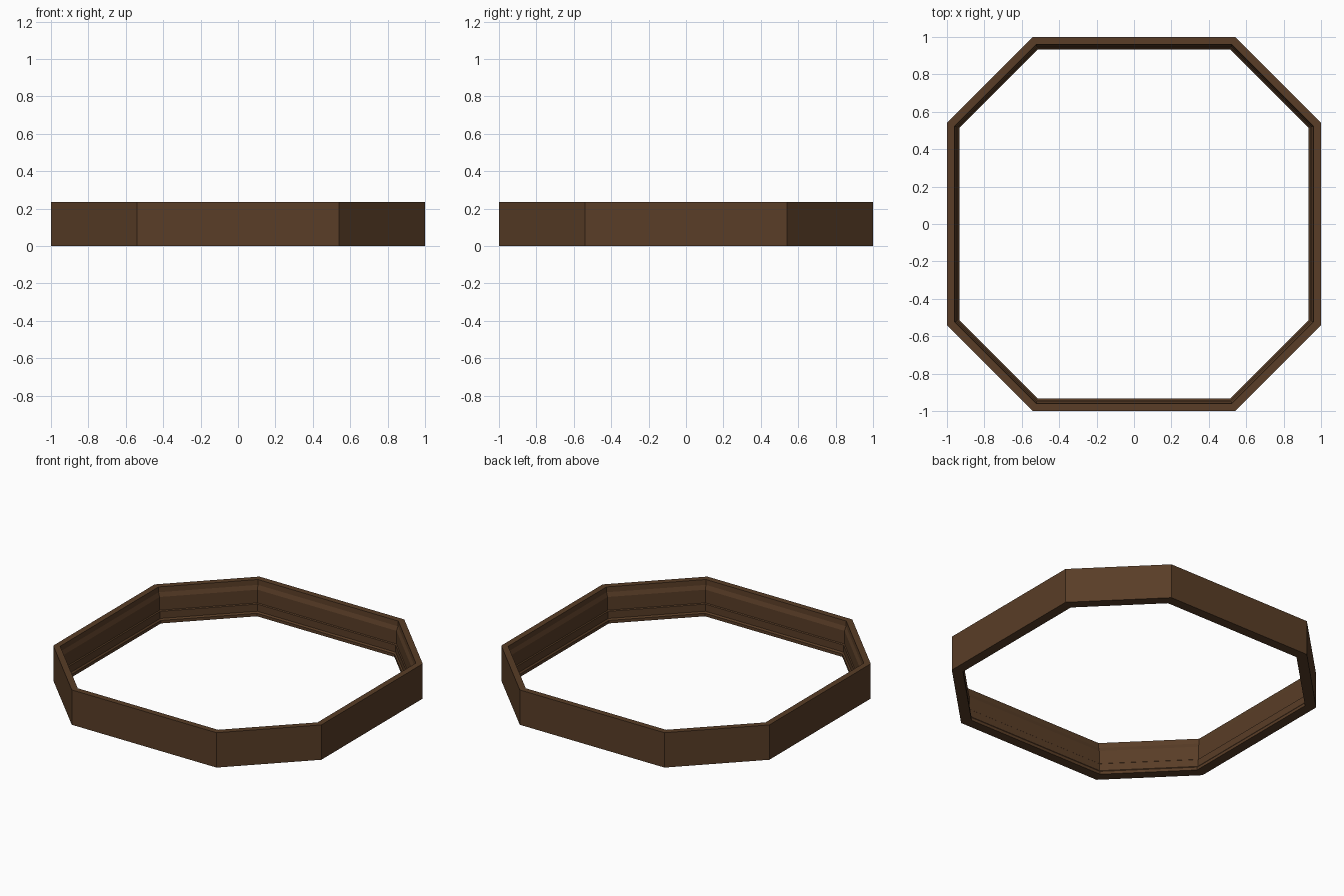
import bpy, bmesh, math

if "Cube" in bpy.data.objects:
    bpy.data.objects.remove(bpy.data.objects["Cube"])

wood = bpy.data.materials.new("dark brown wood")
wood.diffuse_color = (0.10, 0.047, 0.020, 1)
wood.use_nodes = True
wood.node_tree.nodes["Principled BSDF"].inputs["Base Color"].default_value = wood.diffuse_color

# cross-section: distance from centre to the flat side, height
profile = [(1.0, 0.0), (1.0, 0.235), (0.96, 0.235), (0.958, 0.20),
           (0.948, 0.172), (0.948, 0.083), (0.942, 0.078),
           (0.942, 0.03), (0.934, 0.02), (0.934, 0.0)]


def octagon(r):
    # half length of a straight side, mitred inward at 22.5 degrees
    h = 0.54 - (1 - r) * math.tan(math.pi / 8)
    pts = []
    for x, y in ((r, -h), (r, h)):
        pts.append((x, y))
    # turn the right-hand side around the four quarters
    out = []
    for q in range(4):
        c, s = round(math.cos(q * math.pi / 2)), round(math.sin(q * math.pi / 2))
        out += [(x * c - y * s, x * s + y * c) for x, y in pts]
    return out


# octagonal frame with stepped inner wall
bm = bmesh.new()
rings = [[bm.verts.new((x, y, z)) for x, y in octagon(r)] for r, z in profile]
for i, ring in enumerate(rings):
    nxt = rings[(i + 1) % len(rings)]
    for k in range(8):
        j = (k + 1) % 8
        bm.faces.new((ring[k], ring[j], nxt[j], nxt[k]))
bmesh.ops.recalc_face_normals(bm, faces=bm.faces[:])
mesh = bpy.data.meshes.new("octagonal_frame")
bm.to_mesh(mesh)
bm.free()
mesh.materials.append(wood)
frame = bpy.data.objects.new("octagonal_frame", mesh)
bpy.context.collection.objects.link(frame)
